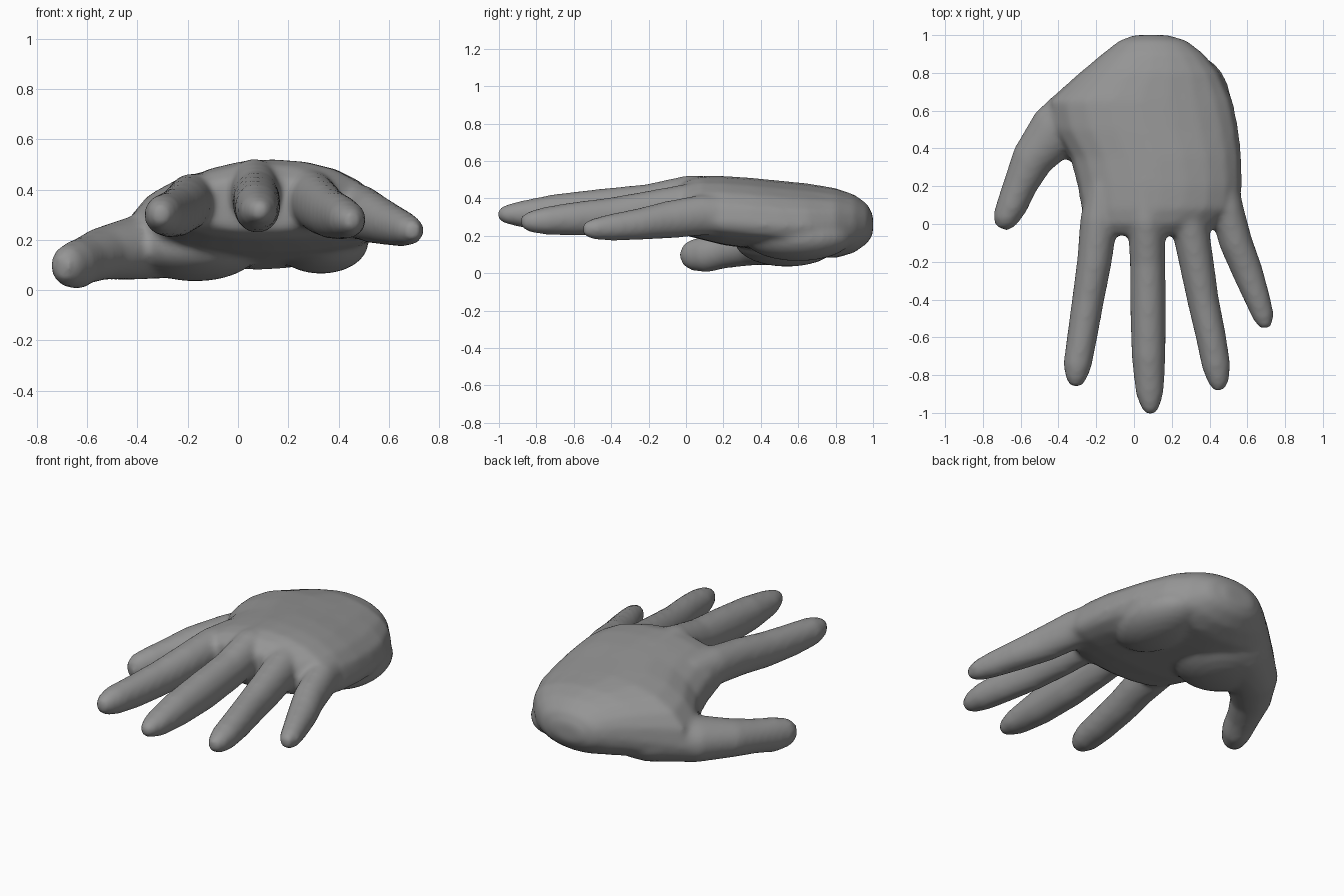
import bpy
import bmesh
import math
from mathutils import Matrix, Vector

cube = bpy.data.objects.get("Cube")
if cube:
    bpy.data.objects.remove(cube, do_unlink=True)

SIDES = 20
ANGLES = [2 * math.pi * i / SIDES for i in range(SIDES)]
bm = bmesh.new()


def loft(rings):
    """Skin a list of rings and close both ends."""
    loops = [[bm.verts.new(p) for p in ring] for ring in rings]
    for a, b in zip(loops, loops[1:]):
        for i in range(SIDES):
            j = (i + 1) % SIDES
            bm.faces.new((a[i], a[j], b[j], b[i]))
    bm.faces.new(loops[0][::-1])
    bm.faces.new(loops[-1])


def palm_ring(y, xl, zl, xr, zr, top, bottom):
    """Arched section: edge heights differ left to right."""
    ring = []
    for a in ANGLES:
        c, s = math.cos(a), math.sin(a)
        edge = zl + (zr - zl) * (c + 1) / 2
        reach = top - edge if s > 0 else edge - bottom
        rise = math.copysign(abs(s) ** 0.85, s) * reach
        ring.append(((xl + xr) / 2 + (xr - xl) / 2 * c, y, edge + rise))
    return ring


def digit(path):
    """Tube through (x, y, z, half width, half height) stations."""
    centres = [Vector(p[:3]) for p in path]
    rings = []
    for i, (_, _, _, w, h) in enumerate(path):
        along = centres[min(i + 1, len(path) - 1)] - centres[max(i - 1, 0)]
        side = along.cross(Vector((0, 0, 1))).normalized()
        up = side.cross(along).normalized()
        rings.append([centres[i] + side * w * math.cos(a) + up * h * math.sin(a)
                      for a in ANGLES])
    loft(rings)


def pad(centre, size):
    bmesh.ops.create_uvsphere(
        bm, u_segments=24, v_segments=14, radius=1,
        matrix=Matrix.Translation(centre) @ Matrix.Diagonal((*size, 1)))


# Palm, from the rounded wrist end to the knuckles
loft([palm_ring(*row) for row in (
    (1.0, 0.0, .26, .18, .26, .31, .21),
    (.97, -.08, .26, .28, .26, .37, .16),
    (.9, -.17, .25, .37, .26, .42, .11),
    (.8, -.29, .22, .455, .26, .455, .08),
    (.65, -.46, .17, .525, .25, .48, .09),
    (.5, -.43, .2, .555, .25, .495, .11),
    (.35, -.34, .24, .57, .26, .51, .13),
    (.2, -.30, .28, .575, .27, .52, .15),
    (.08, -.28, .3, .55, .28, .52, .18),
    (0, -.26, .31, .46, .3, .5, .2),
    (-.06, -.2, .32, .36, .32, .45, .24))])

# Fleshy pads under the palm
pad((-.17, .54, .17), (.26, .28, .135))
pad((.33, .6, .19), (.19, .29, .125))

# Thumb
digit([(-.2, .66, .2, .16, .15), (-.42, .49, .165, .145, .125),
       (-.54, .34, .145, .112, .105), (-.605, .2, .12, .09, .095),
       (-.645, .1, .1, .083, .098), (-.685, .02, .095, .067, .08),
       (-.705, -.02, .09, .035, .045)])

# Index finger
digit([(-.16, .2, .36, .09, .1), (-.185, .02, .355, .1, .11),
       (-.21, -.2, .335, .092, .105), (-.243, -.4, .31, .085, .1),
       (-.275, -.6, .3, .08, .092), (-.3, -.75, .3, .075, .08),
       (-.307, -.82, .3, .055, .06), (-.31, -.86, .3, .028, .035)])

# Middle finger
digit([(.06, .25, .41, .09, .105), (.065, .02, .405, .1, .12),
       (.072, -.2, .365, .094, .112), (.075, -.45, .34, .095, .112),
       (.077, -.7, .325, .09, .098), (.083, -.89, .315, .075, .07),
       (.086, -.965, .315, .052, .05), (.087, -1.007, .315, .025, .03)])

# Ring finger
digit([(.265, .2, .38, .09, .1), (.29, .02, .365, .1, .115),
       (.33, -.2, .33, .092, .11), (.365, -.4, .305, .084, .1),
       (.408, -.6, .29, .08, .09), (.435, -.75, .28, .076, .075),
       (.447, -.83, .275, .058, .058), (.45, -.88, .275, .03, .035)])

# Little finger
digit([(.45, .28, .31, .09, .1), (.49, .08, .31, .09, .11),
       (.54, -.1, .285, .088, .1), (.6, -.25, .262, .082, .085),
       (.655, -.4, .245, .068, .072), (.685, -.49, .236, .058, .058),
       (.7, -.55, .235, .03, .035)])

bmesh.ops.recalc_face_normals(bm, faces=bm.faces)
mesh = bpy.data.meshes.new("hand")
bm.to_mesh(mesh)
bm.free()
hand = bpy.data.objects.new("hand", mesh)
bpy.context.collection.objects.link(hand)

# Grey skin
grey = bpy.data.materials.new("mid_grey")
grey.use_nodes = True
colour = (.3, .3, .3, 1)
grey.diffuse_color = colour
grey.node_tree.nodes["Principled BSDF"].inputs["Base Color"].default_value = colour
mesh.materials.append(grey)

# Fuse the parts into one soft skin
fuse = hand.modifiers.new("fuse", 'REMESH')
fuse.mode = 'VOXEL'
fuse.voxel_size = .016
fuse.use_smooth_shade = True
soften = hand.modifiers.new("soften", 'SMOOTH')
soften.factor = .5
soften.iterations = 9
